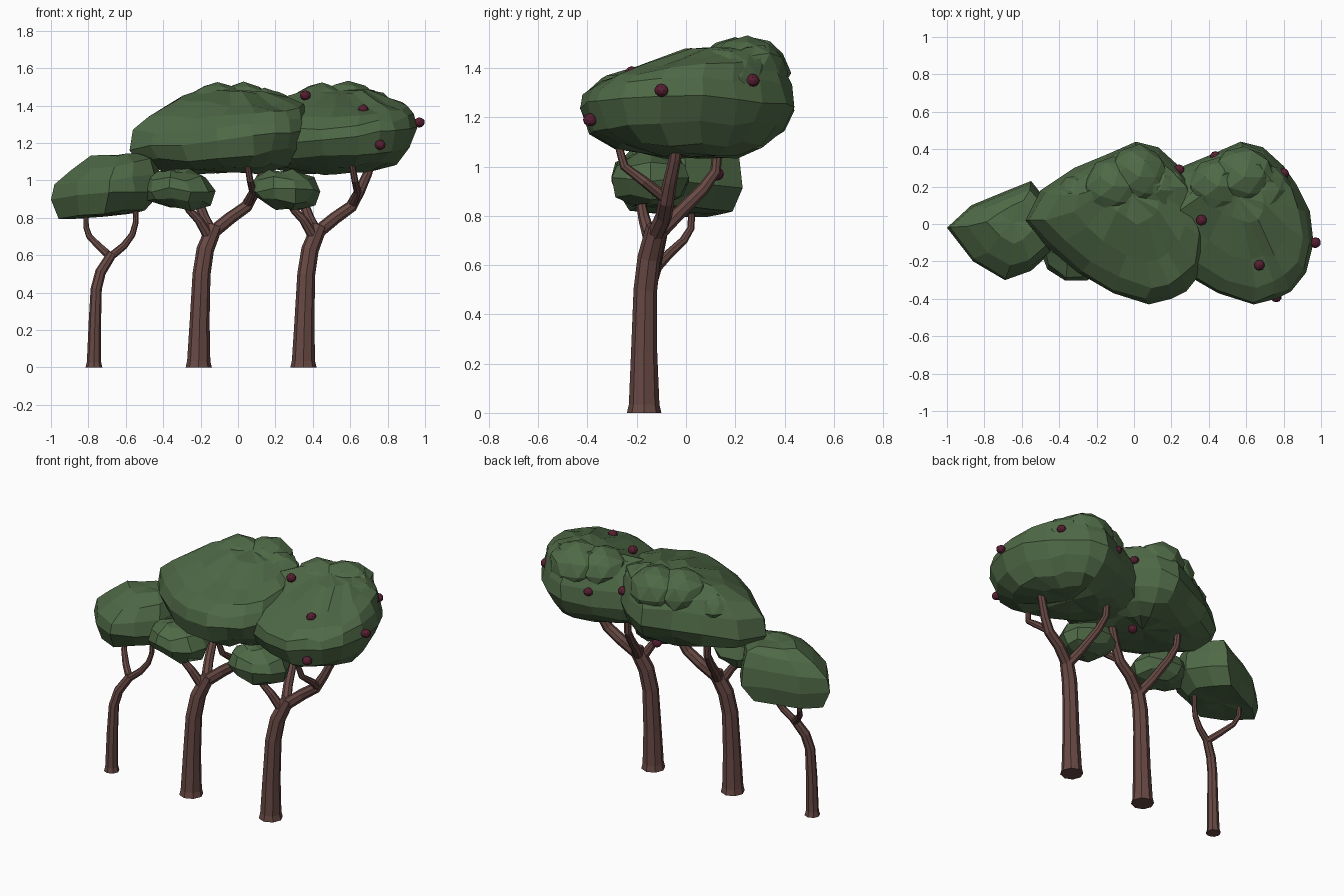
import bpy, bmesh, math, random
from mathutils import Vector

random.seed(4)


def material(name, rgb):
    m = bpy.data.materials.new(name)
    m.diffuse_color = (*rgb, 1)
    return m


LEAF = material("leaf green", (0.078, 0.142, 0.062))
BARK = material("bark brown", (0.138, 0.067, 0.058))
FRUIT = material("dark red fruit", (0.095, 0.014, 0.032))


def finish(bm, name, mat):
    bmesh.ops.recalc_face_normals(bm, faces=bm.faces[:])
    me = bpy.data.meshes.new(name)
    bm.to_mesh(me)
    bm.free()
    me.materials.append(mat)
    ob = bpy.data.objects.new(name, me)
    bpy.context.collection.objects.link(ob)
    return ob


def skin(bm, rings):
    """Join rings of verts with quads and close both ends with fans."""
    n = len(rings[0])
    for a, b in zip(rings, rings[1:]):
        for i in range(n):
            j = (i + 1) % n
            bm.faces.new((a[i], a[j], b[j], b[i]))
    caps = [bm.faces.new(rings[0]), bm.faces.new(rings[-1])]
    bmesh.ops.poke(bm, faces=caps)


def tube(name, pts, origin, sides=8):
    """Tapered limb through (x, y, z, radius) points."""
    bm = bmesh.new()
    P = [Vector(p[:3]) + Vector(origin) for p in pts]
    rings = []
    for i, p in enumerate(P):
        t = P[min(i + 1, len(P) - 1)] - P[max(i - 1, 0)]
        q = Vector((0, 0, 1)).rotation_difference(t)
        if i == 0 and pts[0][2] == 0:
            q.identity()
        r = pts[i][3]
        rings.append([bm.verts.new(p + q @ Vector((r * math.cos(k * math.tau / sides),
                                                   r * math.sin(k * math.tau / sides), 0)))
                      for k in range(sides)])
    skin(bm, rings)
    return finish(bm, name, BARK)


def foliage(name, outline, centre, levels, dx=0, jitter=0.014):
    """Stack scaled outlines; level = scale, shift x, shift y, z, tilt x, tilt y."""
    bm = bmesh.new()
    cx, cy = centre
    rings = []
    for s, sx, sy, z, tx, ty in levels:
        ring = []
        for x, y in outline:
            lx, ly = (x - cx) * s + sx, (y - cy) * s + sy
            j = [random.uniform(-jitter, jitter) for _ in range(3)]
            k = 0 if s >= 1 else 1
            ring.append(bm.verts.new((cx + dx + lx + j[0] * k, cy + ly + j[1] * k,
                                      z + lx * tx + ly * ty + j[2])))
        rings.append(ring)
    skin(bm, rings)
    return finish(bm, name, LEAF)


def lump(name, loc, size, mat, sub=1, jitter=0.0):
    bm = bmesh.new()
    bmesh.ops.create_icosphere(bm, subdivisions=sub, radius=1)
    for v in bm.verts:
        k = 1 + random.uniform(-jitter, jitter)
        v.co = Vector([c * s * k + l for c, s, l in zip(v.co, size, loc)])
    return finish(bm, name, mat)


CANOPY = [(0.08, -0.43), (-0.11, -0.37), (-0.30, -0.26), (-0.47, -0.12), (-0.58, 0.02),
          (-0.50, 0.18), (-0.32, 0.30), (-0.15, 0.37), (0.01, 0.44), (0.13, 0.41),
          (0.24, 0.31), (0.31, 0.21), (0.38, 0.07), (0.40, -0.10), (0.36, -0.26),
          (0.28, -0.36), (0.20, -0.40)]
CANOPY_LEVELS = [(0.38, 0, 0.06, 1.045, 0.02, 0.0), (0.70, 0, 0.01, 1.08, 0.05, 0.02),
                 (0.91, 0, 0, 1.145, 0.09, 0.03), (1.0, 0, 0, 1.235, 0.11, 0.01),
                 (0.95, 0.0, 0.0, 1.315, 0.1, 0.06), (0.83, 0.015, 0.015, 1.385, 0.08, 0.13),
                 (0.60, 0.02, 0.06, 1.43, 0.02, 0.17), (0.33, 0, 0.15, 1.465, 0, 0.10)]
BLOB = [(-0.31 + 0.19 * math.cos(a), -0.145 + 0.165 * math.sin(a))
        for a in [math.tau * i / 10 for i in range(10)]]
BLOB_LEVELS = [(0.45, 0.02, 0, 0.85, -0.05, 0), (0.85, 0.0, 0, 0.89, -0.1, 0),
               (1.0, 0, 0, 0.95, 0, 0), (0.82, -0.01, 0, 1.01, 0, 0),
               (0.4, -0.03, 0, 1.05, 0, 0)]

# Two large trees
for label, dx in (("middle", 0), ("right", 0.56)):
    o = (-0.21 + dx, -0.17, 0)
    tube(label + "_trunk", [(0, 0, 0, 0.07), (0, 0, 0.035, 0.062), (0.005, 0, 0.25, 0.053),
                            (0.015, 0.005, 0.5, 0.048), (0.035, 0.02, 0.63, 0.047),
                            (0.085, 0.05, 0.755, 0.042)], o)
    tube(label + "_main_branch", [(0.06, 0.04, 0.71, 0.036), (0.17, 0.08, 0.80, 0.034),
                                  (0.255, 0.09, 0.86, 0.032), (0.30, 0.105, 0.94, 0.028),
                                  (0.34, 0.125, 1.03, 0.025), (0.38, 0.14, 1.15, 0.022)], o)
    tube(label + "_front_branch", [(0.26, 0.09, 0.87, 0.024), (0.29, 0.0, 0.94, 0.021),
                                   (0.275, -0.08, 1.0, 0.018), (0.25, -0.12, 1.14, 0.014)], o)
    tube(label + "_back_branch", [(0.07, 0.05, 0.72, 0.032), (0.03, 0.13, 0.80, 0.028),
                                  (-0.01, 0.24, 0.91, 0.025), (-0.025, 0.29, 0.98, 0.022),
                                  (-0.03, 0.30, 1.10, 0.020)], o)
    tube(label + "_low_branch", [(0.06, 0.03, 0.69, 0.03), (0.0, 0.0, 0.79, 0.024),
                                 (-0.05, -0.01, 0.84, 0.02), (-0.1, -0.01, 0.93, 0.017)], o)
    foliage(label + "_canopy", CANOPY, (0, 0), CANOPY_LEVELS, dx)
    foliage(label + "_low_foliage", BLOB, (-0.31, -0.145), BLOB_LEVELS, dx)
    # raised tufts on the crown
    for i, (x, y, z, r, h) in enumerate([(-0.11, 0.20, 1.39, 0.16, 0.13),
                                         (0.03, 0.25, 1.38, 0.17, 0.145),
                                         (0.14, 0.18, 1.36, 0.15, 0.13),
                                         (-0.28, 0.13, 1.32, 0.14, 0.11)]):
        lump(f"{label}_crown_tuft_{i}", (x + dx, y, z), (r, r, h), LEAF, 2, 0.07)

# Small tree
o = (-0.77, -0.17, 0)
tube("small_trunk", [(0, 0, 0, 0.045), (0, 0, 0.03, 0.038), (0.005, 0, 0.25, 0.033),
                     (0.012, 0.005, 0.42, 0.03), (0.035, 0.02, 0.51, 0.029),
                     (0.095, 0.05, 0.605, 0.026)], o)
tube("small_left_branch", [(0.09, 0.05, 0.59, 0.022), (0.03, 0.10, 0.645, 0.02),
                           (-0.025, 0.16, 0.70, 0.017), (-0.042, 0.19, 0.75, 0.015),
                           (-0.045, 0.195, 0.86, 0.013)], o)
tube("small_right_branch", [(0.08, 0.045, 0.585, 0.022), (0.16, 0.06, 0.65, 0.02),
                            (0.205, 0.075, 0.71, 0.017), (0.222, 0.085, 0.77, 0.015),
                            (0.225, 0.09, 0.88, 0.013)], o)
SMALL = [(-1.0, -0.02), (-0.87, 0.10), (-0.70, 0.17), (-0.55, 0.23), (-0.47, 0.13),
         (-0.41, 0.0), (-0.44, -0.15), (-0.55, -0.25), (-0.69, -0.30), (-0.86, -0.20)]
foliage("small_canopy", SMALL, (-0.69, -0.03),
        [(0.45, -0.03, 0.02, 0.815, 0.08, 0), (0.78, -0.03, 0.01, 0.82, 0.1, -0.05),
         (1.0, 0, 0, 0.92, 0.08, -0.05), (0.95, 0.0, 0, 1.01, 0.1, 0.04),
         (0.76, 0.03, 0.01, 1.085, 0.14, 0.05), (0.42, 0.04, 0.04, 1.135, 0.03, 0)], 0, 0.008)

# Fruit on the right-hand tree
for i, p in enumerate([(0.97, -0.10, 1.31), (0.76, -0.39, 1.19), (0.67, -0.22, 1.38),
                       (0.36, 0.02, 1.455), (0.80, 0.27, 1.35), (0.24, 0.29, 1.33),
                       (0.435, 0.36, 1.30), (0.115, 0.125, 0.97)]):
    lump(f"fruit_{i}", p, (0.029, 0.029, 0.027), FRUIT, 2, 0.04)
